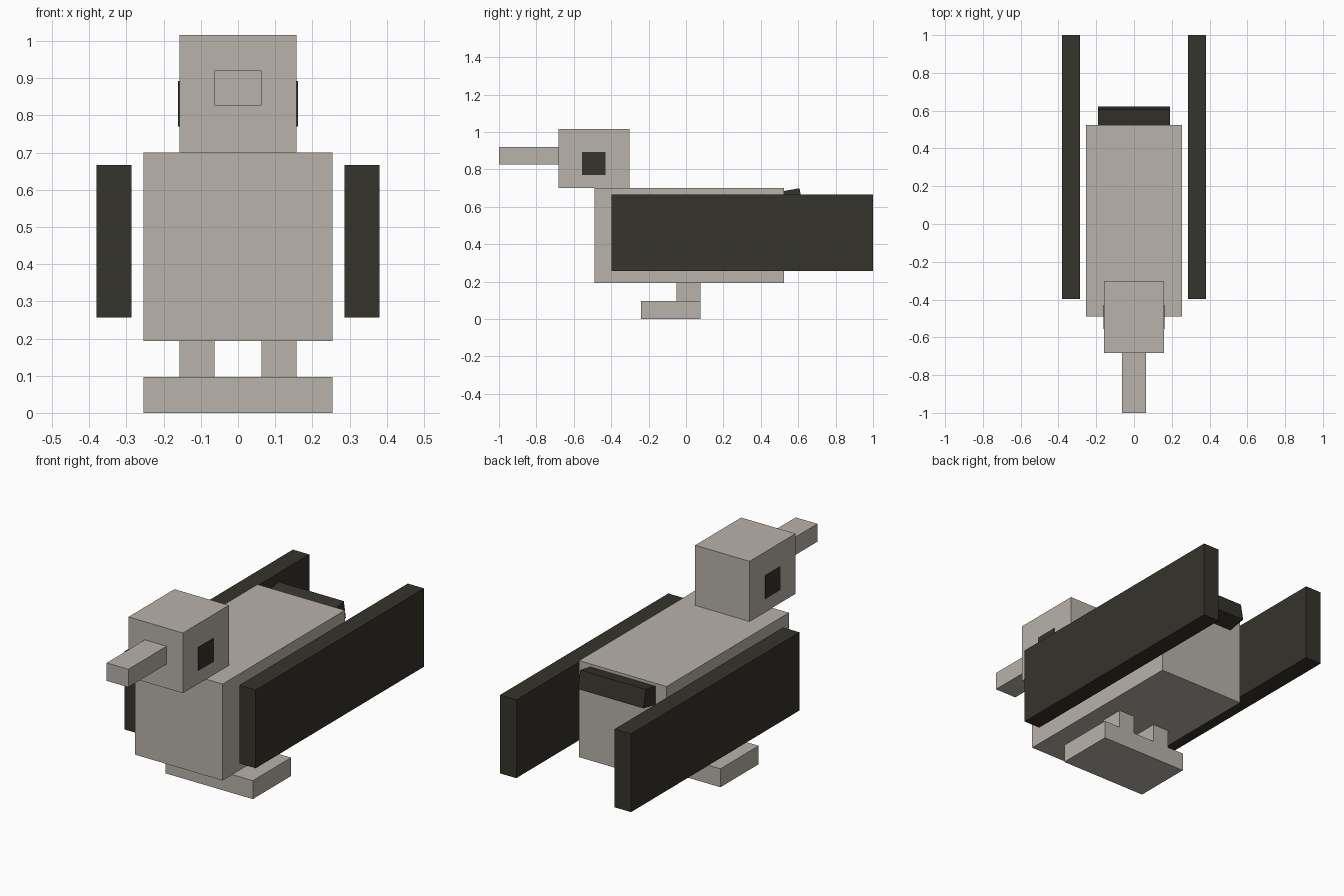
import bpy
from math import radians
from mathutils import Matrix, Vector

cube = bpy.data.objects.get("Cube")
if cube:
    bpy.data.objects.remove(cube, do_unlink=True)


def make_material(name, rgb):
    mat = bpy.data.materials.new(name)
    mat.use_nodes = True
    color = (*rgb, 1.0)
    mat.diffuse_color = color
    bsdf = next(n for n in mat.node_tree.nodes if n.type == 'BSDF_PRINCIPLED')
    bsdf.inputs["Base Color"].default_value = color
    return mat


pale = make_material("pale_grey", (0.48, 0.445, 0.40))
dark = make_material("dark_olive", (0.036, 0.033, 0.025))


def box(name, mat, x, y, z):
    """Box from (min, max) ranges, with its origin at the centre."""
    ranges = (x, y, z)
    bpy.ops.mesh.primitive_cube_add(size=1, location=[(a + b) / 2 for a, b in ranges])
    obj = bpy.context.object
    obj.name = name
    obj.data.transform(Matrix.Diagonal(Vector([b - a for a, b in ranges])).to_4x4())
    obj.data.materials.append(mat)
    return obj


def pair(name, mat, x, y, z):
    """Mirrored left (+x) and right (-x) boxes."""
    box("left_" + name, mat, x, y, z)
    box("right_" + name, mat, (-x[1], -x[0]), y, z)


# Body, head and beak
box("body", pale, (-0.254, 0.254), (-0.49, 0.524), (0.193, 0.70))
box("head", pale, (-0.158, 0.158), (-0.683, -0.302), (0.70, 1.016))
box("beak", pale, (-0.063, 0.063), (-1.0, -0.683), (0.827, 0.921))

# Thin eye plates on the sides of the head
pair("eye", dark, (0.156, 0.161), (-0.556, -0.43), (0.77, 0.893))

# Long slab wings
pair("wing", dark, (0.286, 0.381), (-0.397, 1.0), (0.256, 0.667))

# Tail tipped up slightly, rooted inside the body
tail = box("tail", dark, (-0.19, 0.19), (0.365, 0.617), (0.583, 0.678))
tail.rotation_euler.x = radians(10)

# Legs and the joined foot plate
pair("leg", pale, (0.063, 0.158), (-0.05, 0.077), (0.097, 0.193))
box("feet", pale, (-0.254, 0.254), (-0.24, 0.077), (0.0, 0.097))
